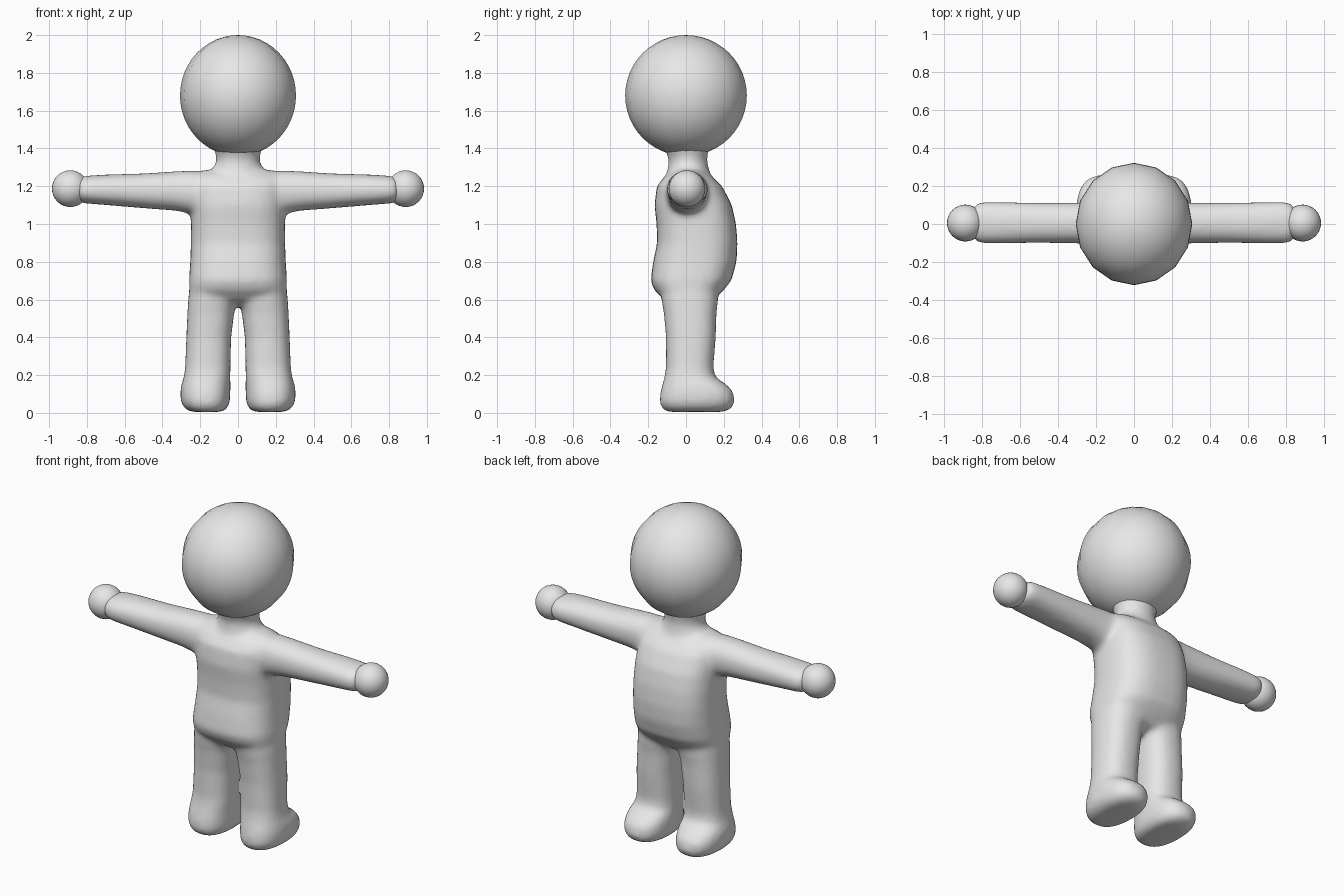
import bpy, bmesh, math
from mathutils import Vector

grey = bpy.data.materials.new("plain_grey")
grey.diffuse_color = (0.8, 0.8, 0.8, 1)


def loft(bm, rows, axis="z", power=2.0, mirror=1, n=32):
    """Closed tube through rounded sections: (position, u_min, u_max, v_min, v_max)."""
    rings = []
    for pos, u0, u1, v0, v1 in rows:
        ring = []
        for i in range(n):
            a = 2 * math.pi * i / n
            c, s = math.cos(a), math.sin(a)
            u = (u0 + u1) / 2 + (u1 - u0) / 2 * math.copysign(abs(c) ** (2 / power), c)
            v = (v0 + v1) / 2 + (v1 - v0) / 2 * math.copysign(abs(s) ** (2 / power), s)
            p = (u, v, pos) if axis == "z" else (pos, u, v)
            ring.append(bm.verts.new((p[0] * mirror, p[1], p[2])))
        rings.append(ring)
    for a, b in zip(rings, rings[1:]):
        for i in range(n):
            j = (i + 1) % n
            bm.faces.new((a[i], a[j], b[j], b[i]))
    bm.faces.new(rings[0][::-1])
    bm.faces.new(rings[-1])


def add_object(name, bm):
    bmesh.ops.recalc_face_normals(bm, faces=bm.faces[:])
    for f in bm.faces:
        f.smooth = True
    mesh = bpy.data.meshes.new(name)
    bm.to_mesh(mesh)
    bm.free()
    mesh.materials.append(grey)
    ob = bpy.data.objects.new(name, mesh)
    bpy.context.collection.objects.link(ob)
    return ob


def add_ball(name, centre, radii, segments, rings):
    bm = bmesh.new()
    bmesh.ops.create_uvsphere(bm, u_segments=segments, v_segments=rings, radius=1)
    for v in bm.verts:
        v.co = Vector(c + r * x for c, r, x in zip(centre, radii, v.co))
    return add_object(name, bm)


# Torso: z, x range, y range
torso = [
    (0.57, -0.13, 0.13, -0.06, 0.08),
    (0.60, -0.22, 0.22, -0.12, 0.15),
    (0.65, -0.258, 0.258, -0.168, 0.20),
    (0.70, -0.26, 0.26, -0.188, 0.24),
    (0.80, -0.253, 0.253, -0.174, 0.268),
    (0.90, -0.25, 0.25, -0.153, 0.273),
    (1.00, -0.25, 0.25, -0.156, 0.265),
    (1.10, -0.25, 0.25, -0.167, 0.243),
    (1.20, -0.25, 0.25, -0.155, 0.192),
    (1.25, -0.24, 0.24, -0.115, 0.14),
    (1.285, -0.19, 0.19, -0.06, 0.08),
]
# Neck flaring into the shoulders and head
neck = [
    (1.20, -0.18, 0.18, -0.12, 0.15),
    (1.28, -0.14, 0.14, -0.10, 0.125),
    (1.33, -0.115, 0.115, -0.09, 0.112),
    (1.37, -0.118, 0.118, -0.10, 0.115),
    (1.42, -0.14, 0.14, -0.13, 0.13),
]
# Leg with a foot pointing to +y
leg = [
    (0.005, 0.085, 0.25, -0.10, 0.20),
    (0.025, 0.055, 0.285, -0.13, 0.245),
    (0.06, 0.043, 0.303, -0.14, 0.258),
    (0.11, 0.040, 0.306, -0.136, 0.252),
    (0.15, 0.040, 0.300, -0.125, 0.215),
    (0.19, 0.040, 0.287, -0.114, 0.155),
    (0.24, 0.040, 0.280, -0.106, 0.145),
    (0.40, 0.036, 0.274, -0.106, 0.158),
    (0.53, 0.020, 0.268, -0.118, 0.162),
    (0.60, 0.000, 0.264, -0.13, 0.17),
    (0.68, 0.000, 0.255, -0.13, 0.17),
]
# Arm: x, y range, z range
arm = [
    (0.10, -0.11, 0.13, 1.03, 1.275),
    (0.25, -0.105, 0.115, 1.055, 1.283),
    (0.33, -0.102, 0.112, 1.070, 1.279),
    (0.50, -0.100, 0.112, 1.083, 1.268),
    (0.70, -0.103, 0.116, 1.100, 1.262),
    (0.80, -0.103, 0.117, 1.108, 1.256),
    (0.835, -0.090, 0.104, 1.113, 1.250),
    (0.85, -0.070, 0.080, 1.125, 1.235),
]

# Body: all limbs fused and softened into one skin
bm = bmesh.new()
loft(bm, torso, power=2.7)
loft(bm, neck)
for side in (-1, 1):
    loft(bm, leg, power=2.4, mirror=side)
    loft(bm, arm, axis="x", power=2.2, mirror=side)
body = add_object("body", bm)
fuse = body.modifiers.new("fuse", "REMESH")
fuse.mode = "VOXEL"
fuse.voxel_size = 0.015
fuse.use_smooth_shade = True
soften = body.modifiers.new("soften", "SMOOTH")
soften.factor = 0.5
soften.iterations = 12

# Head and ball hands
add_ball("head", (0, 0, 1.68), (0.307, 0.322, 0.32), 16, 24)
for side, label in ((-1, "left"), (1, "right")):
    add_ball(label + "_hand", (side * 0.888, 0.005, 1.187), (0.097, 0.097, 0.097), 32, 16)
